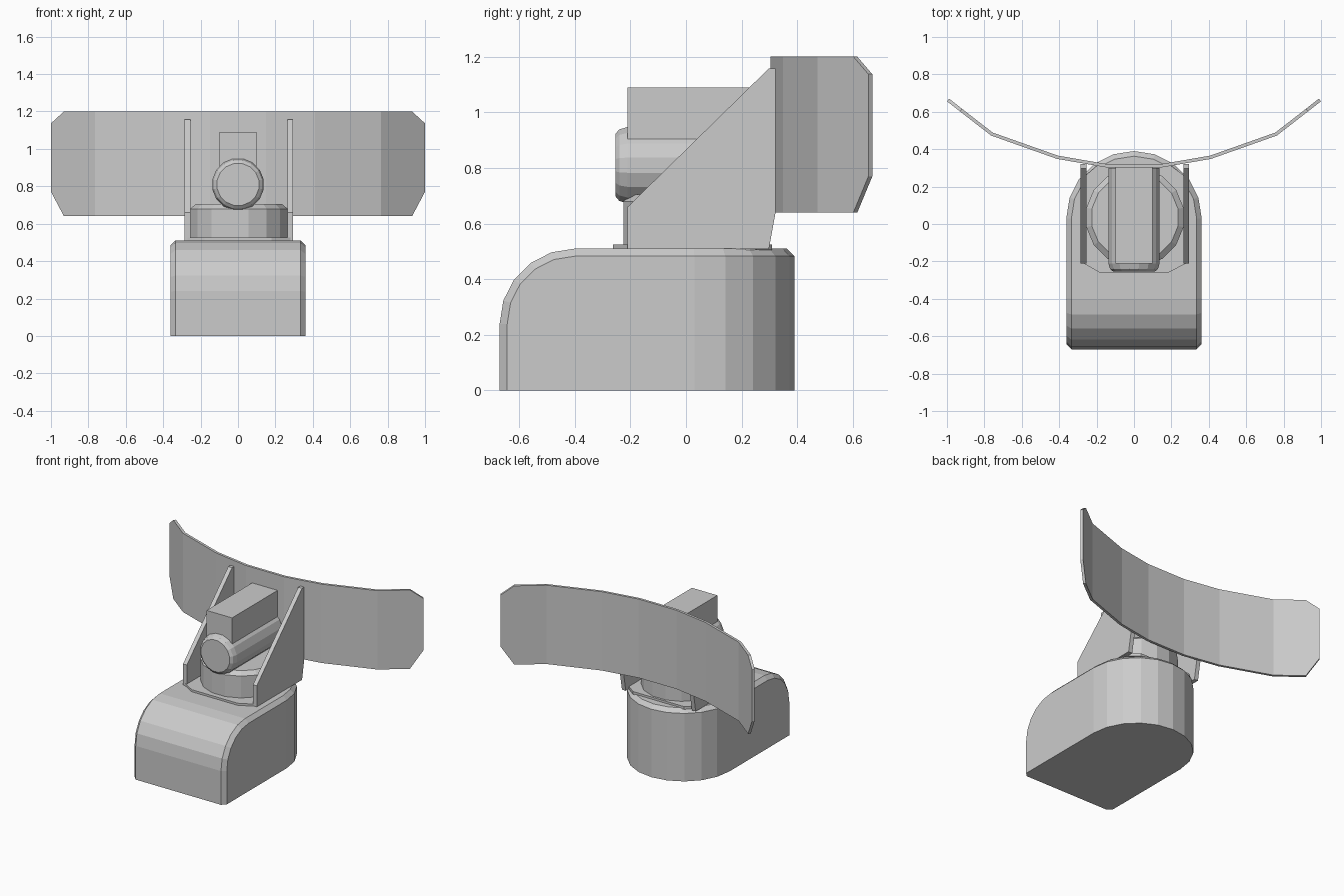
import bpy, bmesh, math
from mathutils import Matrix, Vector

if "Cube" in bpy.data.objects:
    bpy.data.objects.remove(bpy.data.objects["Cube"])


def finish(name, bm):
    bmesh.ops.recalc_face_normals(bm, faces=bm.faces[:])
    me = bpy.data.meshes.new(name)
    bm.to_mesh(me)
    bm.free()
    ob = bpy.data.objects.new(name, me)
    bpy.context.collection.objects.link(ob)
    return ob


def prism(points, direction):
    """Closed prism from a 3D outline swept along a direction."""
    bm = bmesh.new()
    face = bm.faces.new([bm.verts.new(p) for p in points])
    ext = bmesh.ops.extrude_face_region(bm, geom=[face])
    verts = [g for g in ext["geom"] if isinstance(g, bmesh.types.BMVert)]
    bmesh.ops.translate(bm, verts=verts, vec=Vector(direction))
    bmesh.ops.recalc_face_normals(bm, faces=bm.faces[:])
    return bm


def lathe(name, profile, sides, matrix):
    """Capped solid of stacked rings, profile = (radius, height)."""
    bm = bmesh.new()
    rings = []
    for r, h in profile:
        ang = [2 * math.pi * (i + 0.5) / sides for i in range(sides)]
        rings.append([bm.verts.new((r * math.cos(a), r * math.sin(a), h)) for a in ang])
    for lo, hi in zip(rings, rings[1:]):
        for i in range(sides):
            j = (i + 1) % sides
            bm.faces.new((lo[i], lo[j], hi[j], hi[i]))
    bm.faces.new(rings[0][::-1])
    bm.faces.new(rings[-1])
    bm.transform(matrix)
    return finish(name, bm)


# Pedestal: round back, rolled front edge, chamfered rim
W = 0.362
outline = [(-W, -0.67, 0), (W, -0.67, 0)]
outline += [(W * math.cos(math.radians(a)), 0.03 + 0.36 * math.sin(math.radians(a)), 0)
            for a in range(0, 181, 18)]
bm = prism(outline, (0, 0, 0.51))
front_top = [e for e in bm.edges if all(v.co.y < -0.66 and v.co.z > 0.5 for v in e.verts)]
bmesh.ops.bevel(bm, geom=front_top, offset=0.27, segments=5, profile=0.5, affect='EDGES')
bm.normal_update()


def is_shell(f):
    n = f.normal
    return abs(n.x) < 0.01 and n.z > -0.01 and n.y < 0.01


rim = [e for e in bm.edges if len(e.link_faces) == 2
       and sum(is_shell(f) for f in e.link_faces) == 1
       and all(f.normal.z > -0.5 for f in e.link_faces)]
bmesh.ops.bevel(bm, geom=rim, offset=0.027, segments=1, affect='EDGES')
finish("pedestal", bm)

# Thin mounting plate with cut corners
plate = [(-0.27, -0.21), (-0.18, -0.262), (0.18, -0.262), (0.28, -0.21),
         (0.28, 0.25), (0.2, 0.31), (-0.2, 0.31), (-0.27, 0.25)]
finish("mount_plate", prism([(x, y, 0.505) for x, y in plate], (0, 0, 0.02)))

# Side brackets holding the shield
side = [(-0.21, 0.508), (0.298, 0.508), (0.322, 0.64), (0.322, 1.158),
        (0.298, 1.158), (-0.21, 0.66)]
for name, x in (("bracket_left", -0.285), ("bracket_right", 0.265)):
    finish(name, prism([(x, y, z) for y, z in side], (0.03, 0, 0)))

# Turntable drum
lathe("turntable", [(0.265, 0.52), (0.265, 0.68), (0.235, 0.705)], 16,
      Matrix.Translation((0.005, 0.035, 0)))

# Horizontal barrel with rounded front cap
lathe("barrel", [(0.114, -0.254), (0.131, -0.24), (0.14, -0.21), (0.14, 0.3)], 16,
      Matrix.Translation((0, 0, 0.81)) @ Matrix.Rotation(math.radians(-90), 4, 'X'))

# Box housing on the barrel
finish("housing", prism([(-0.1, -0.21, 0.8), (0.1, -0.21, 0.8),
                         (0.1, -0.21, 1.09), (-0.1, -0.21, 1.09)], (0, 0.512, 0)))

# Curved shield with cut corners
half = [(0.15, 0.312, 0.64, 1.2), (0.41, 0.357, 0.64, 1.2), (0.76, 0.481, 0.64, 1.2),
        (0.925, 0.609, 0.64, 1.2), (0.994, 0.663, 0.77, 1.137)]
cols = [(-x, y, a, b) for x, y, a, b in half[::-1]] + half
bm = bmesh.new()
pairs = [(bm.verts.new((x, y, a)), bm.verts.new((x, y, b))) for x, y, a, b in cols]
for (a, b), (c, d) in zip(pairs, pairs[1:]):
    bm.faces.new((a, c, d, b))
shield = finish("shield", bm)
mod = shield.modifiers.new("thickness", 'SOLIDIFY')
mod.thickness = 0.018
mod.offset = 0
